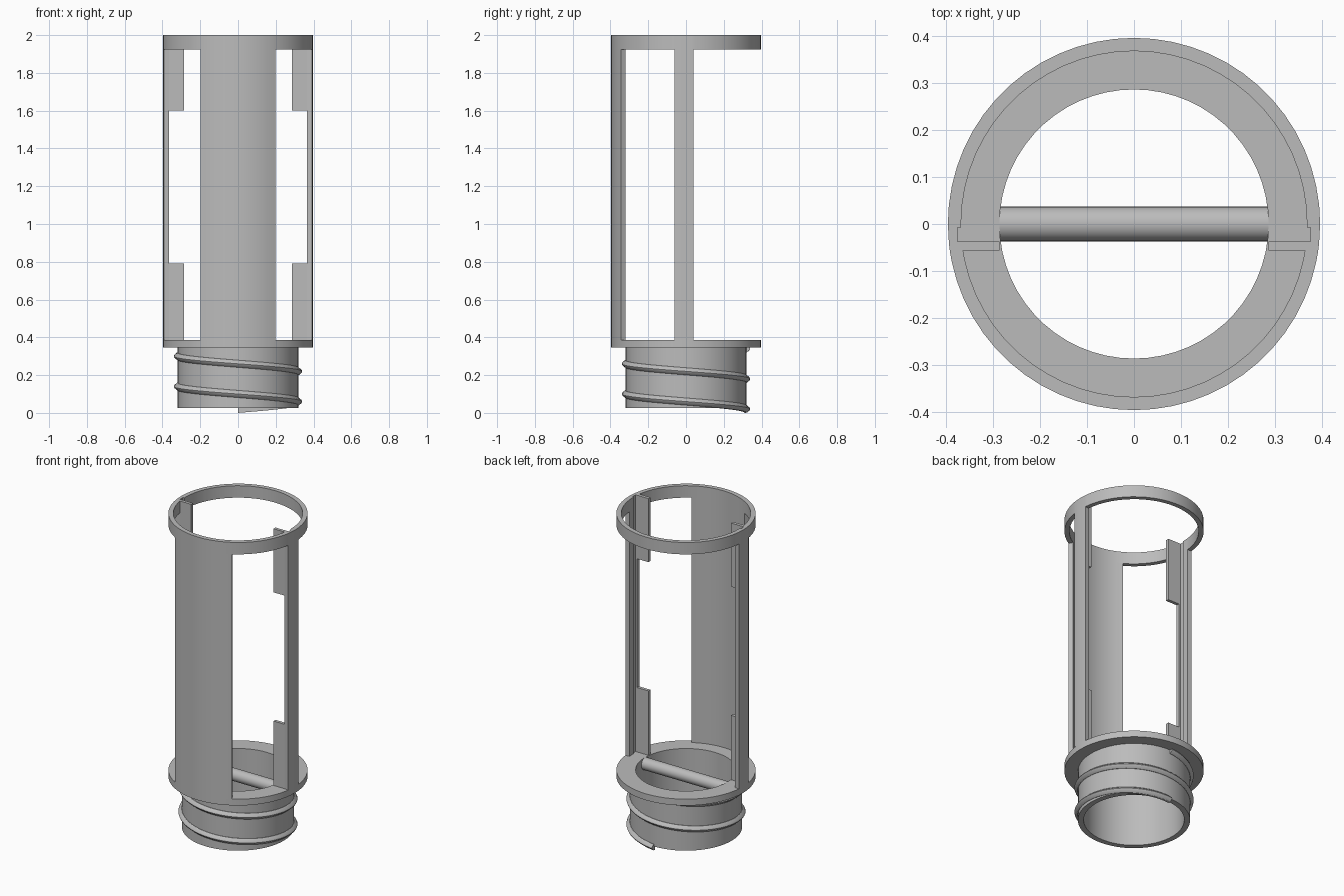
import bpy
import bmesh
from math import sin, cos, pi, radians, asin, degrees, floor

if "Cube" in bpy.data.objects:
    bpy.data.objects.remove(bpy.data.objects["Cube"])

# One plain grey plastic
grey = bpy.data.materials.new("grey_plastic")
grey.use_nodes = True
GREY = (0.5, 0.5, 0.5, 1)
grey.diffuse_color = GREY
grey.node_tree.nodes["Principled BSDF"].inputs["Base Color"].default_value = GREY

OUTER, INNER, BORE, NECK = 0.397, 0.369, 0.287, 0.32
FLOOR, LEDGE, RIM, TOP = 0.345, 0.385, 1.925, 2.0
STEP = 6
POST_FRONT, POST_BACK = -9, 5.7


def finish(name, bm, mirror=False):
    """Turn a bmesh into a shaded object, optionally mirrored across x."""
    bmesh.ops.recalc_face_normals(bm, faces=bm.faces)
    mesh = bpy.data.meshes.new(name)
    bm.to_mesh(mesh)
    bm.free()
    mesh.materials.append(grey)
    obj = bpy.data.objects.new(name, mesh)
    bpy.context.collection.objects.link(obj)
    if mirror:
        obj.modifiers.new("mirror", 'MIRROR').use_axis[0] = True
    bpy.ops.object.select_all(action='DESELECT')
    obj.select_set(True)
    bpy.context.view_layer.objects.active = obj
    bpy.ops.object.shade_smooth_by_angle(angle=radians(30))
    return obj


def arc(radius, a0, a1):
    """Points on an arc, stepped on a shared angular grid (degrees)."""
    angles = [a0]
    a = (floor(a0 / STEP) + 1) * STEP
    while a < a1 - 0.01:
        angles.append(a)
        a += STEP
    angles.append(a1)
    return [(radius * cos(radians(t)), radius * sin(radians(t))) for t in angles]


def prism(name, outline, z0, z1, mirror=False):
    """Extrude a flat outline from z0 to z1."""
    bm = bmesh.new()
    face = bm.faces.new([bm.verts.new((x, y, z0)) for x, y in outline])
    new = bmesh.ops.extrude_face_region(bm, geom=[face])["geom"]
    verts = [v for v in new if isinstance(v, bmesh.types.BMVert)]
    bmesh.ops.translate(bm, verts=verts, vec=(0, 0, z1 - z0))
    return finish(name, bm, mirror)


def arc_wall(name, a0, a1, z0, z1):
    outline = arc(OUTER, a0, a1) + arc(INNER, a0, a1)[::-1]
    return prism(name, outline, z0, z1)


def sweep(name, sections, closed):
    """Skin a row of equal cross-sections, capping the ends if open."""
    bm = bmesh.new()
    rows = [[bm.verts.new(p) for p in s] for s in sections]
    pairs = list(zip(rows, rows[1:]))
    if closed:
        pairs.append((rows[-1], rows[0]))
    else:
        bm.faces.new(rows[0])
        bm.faces.new(rows[-1])
    n = len(rows[0])
    for a, b in pairs:
        for i in range(n):
            j = (i + 1) % n
            bm.faces.new((a[i], a[j], b[j], b[i]))
    return finish(name, bm)


# Threaded neck and the flange above it, lathed as one hollow body
profile = [(BORE, 0.025), (NECK, 0.025), (NECK, FLOOR),
           (OUTER, FLOOR), (OUTER, LEDGE), (BORE, LEDGE)]
turns = [radians(t) for t in range(0, 360, STEP)]
sweep("neck_and_flange",
      [[(r * cos(t), r * sin(t), z) for r, z in profile] for t in turns], True)

# Screw thread: two turns, starting and ending at the back
ridge = [(0.31, -0.02), (0.322, -0.019), (0.337, -0.007),
         (0.34, 0), (0.337, 0.007), (0.322, 0.019), (0.31, 0.02)]
count = 2 * 360 // STEP
sections = []
for i in range(count + 1):
    t = pi / 2 + radians(i * STEP)
    drop = 0.34 - 0.32 * i / count
    sections.append([(r * cos(t), r * sin(t), drop + z) for r, z in ridge])
sweep("screw_thread", sections, False)

# Round bar across the bore
bar = [[(x, 0.037 * cos(t), 0.348 + 0.037 * sin(t)) for t in turns[::2]]
       for x in (-0.295, 0.295)]
sweep("cross_bar", bar, False)

# Curved front panel and the two halves of the top ring
arc_wall("front_panel", 240, 300, LEDGE, RIM)
arc_wall("top_ring_back", POST_BACK, 180 - POST_BACK, RIM, TOP)
arc_wall("top_ring_front", 180 - POST_FRONT, 360 + POST_FRONT, RIM, TOP)

# Side posts, each with a vertical slot on its inner face
SLOT_BACK, SLOT_FRONT, SLOT_X = -0.007, -0.037, 0.377
back_angle = degrees(asin(SLOT_BACK / INNER))
front_angle = degrees(asin(SLOT_FRONT / INNER))
post = (arc(OUTER, POST_FRONT, POST_BACK)
        + arc(INNER, back_angle, POST_BACK)[::-1]
        + [(SLOT_X, SLOT_BACK), (SLOT_X, SLOT_FRONT)]
        + arc(INNER, POST_FRONT, front_angle)[::-1])
prism("side_posts", post, LEDGE, TOP, mirror=True)

# Flat guide tabs reaching inwards at both ends of the posts
tab = [(BORE, -0.057), (0.375, -0.057), (0.375, SLOT_FRONT), (BORE, SLOT_FRONT)]
prism("lower_tabs", tab, LEDGE, 0.79, mirror=True)
prism("upper_tabs", tab, 1.6, TOP, mirror=True)
